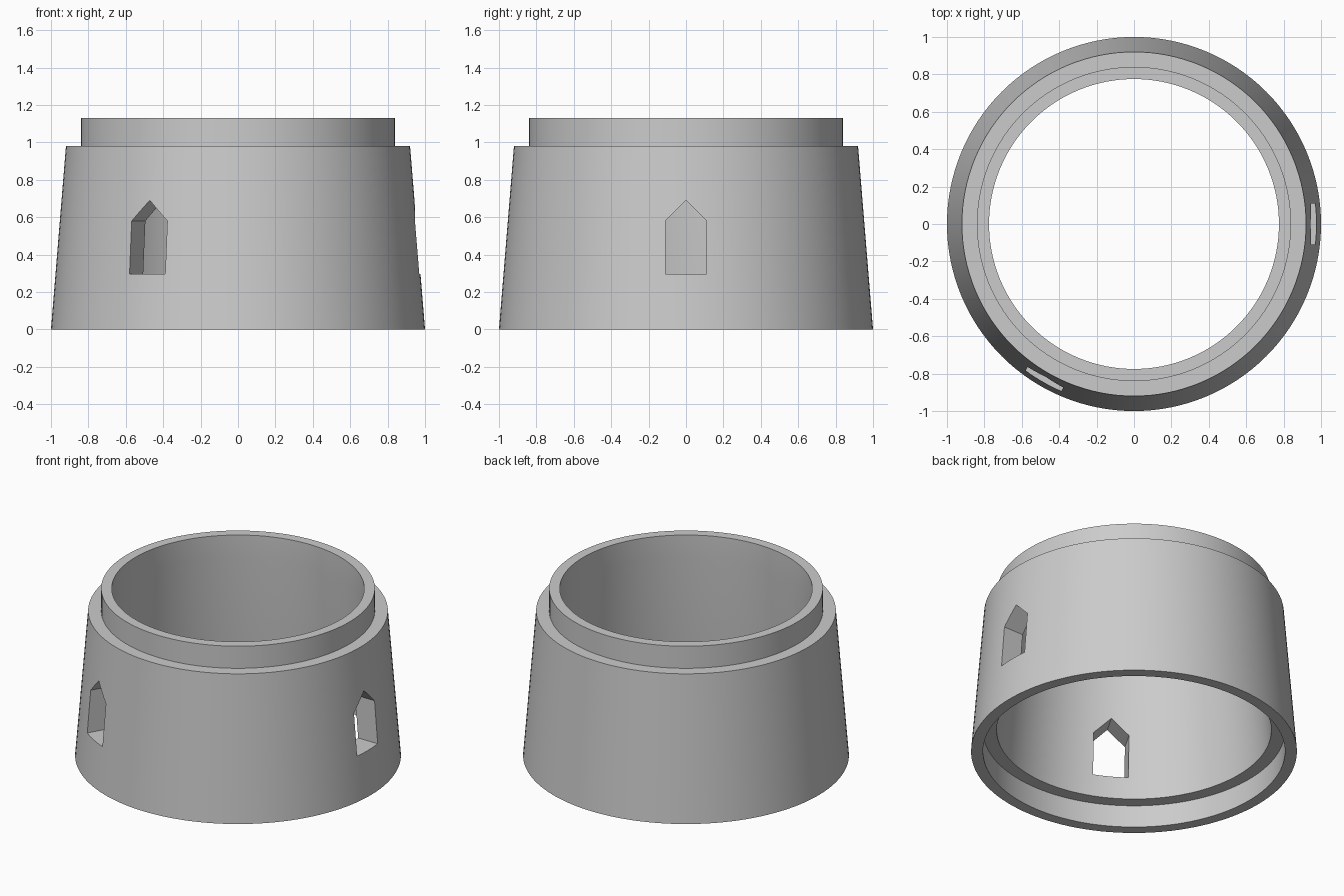
import bpy, bmesh, math
from mathutils import Matrix, Vector

default = bpy.data.objects.get("Cube")
if default:
    bpy.data.objects.remove(default, do_unlink=True)

SEGMENTS = 128
grey = bpy.data.materials.new("plain grey")
grey.use_nodes = True
colour = (0.6, 0.6, 0.6, 1)
grey.diffuse_color = colour
grey.node_tree.nodes["Principled BSDF"].inputs["Base Color"].default_value = colour


def make_object(name, bm):
    bmesh.ops.recalc_face_normals(bm, faces=bm.faces)
    mesh = bpy.data.meshes.new(name)
    bm.to_mesh(mesh)
    bm.free()
    mesh.materials.append(grey)
    obj = bpy.data.objects.new(name, mesh)
    bpy.context.collection.objects.link(obj)
    return obj


def lathe(name, profile):
    """Turn a closed (radius, height) profile around z."""
    bm = bmesh.new()
    verts = [bm.verts.new((r, 0, z)) for r, z in profile]
    edges = [bm.edges.new((v, verts[i - 1])) for i, v in enumerate(verts)]
    bmesh.ops.spin(bm, geom=verts + edges, cent=(0, 0, 0), axis=(0, 0, 1),
                   angle=math.tau, steps=SEGMENTS, use_duplicate=False)
    bmesh.ops.remove_doubles(bm, verts=bm.verts, dist=0.0001)
    return make_object(name, bm)


def window_cutter(angle):
    """Pointed window prism that passes through one side of the wall."""
    outline = [(-0.11, 0.295), (0.11, 0.295), (0.11, 0.58), (0, 0.69), (-0.11, 0.58)]
    bm = bmesh.new()
    face = bm.faces.new([bm.verts.new((0.6, y, z)) for y, z in outline])
    extruded = bmesh.ops.extrude_face_region(bm, geom=[face])["geom"]
    bmesh.ops.translate(bm, vec=Vector((0.6, 0, 0)),
                        verts=[g for g in extruded if isinstance(g, bmesh.types.BMVert)])
    bmesh.ops.transform(bm, matrix=Matrix.Rotation(angle, 4, "Z"), verts=bm.verts)
    cutter = make_object("window_cutter", bm)
    cutter.hide_render = True
    return cutter


# Tapered wall with a raised neck on top and a stepped socket below
wall = lathe("tower_wall", [
    (1.0, 0), (0.92, 0.98), (0.84, 0.98), (0.84, 1.13),
    (0.775, 1.13), (0.775, 0.98), (0.843, 0.15), (0.927, 0.15), (0.927, 0),
])

bpy.ops.object.select_all(action="DESELECT")
bpy.context.view_layer.objects.active = wall
wall.select_set(True)

# Two pointed windows, a third of a turn apart
for angle in (0, -math.tau / 3):
    cutter = window_cutter(angle)
    cut = wall.modifiers.new("window", "BOOLEAN")
    cut.operation = "DIFFERENCE"
    cut.solver = "EXACT"
    cut.object = cutter
    bpy.ops.object.modifier_apply(modifier=cut.name)
    bpy.data.objects.remove(cutter, do_unlink=True)

bpy.ops.object.shade_smooth_by_angle(angle=math.radians(30))
